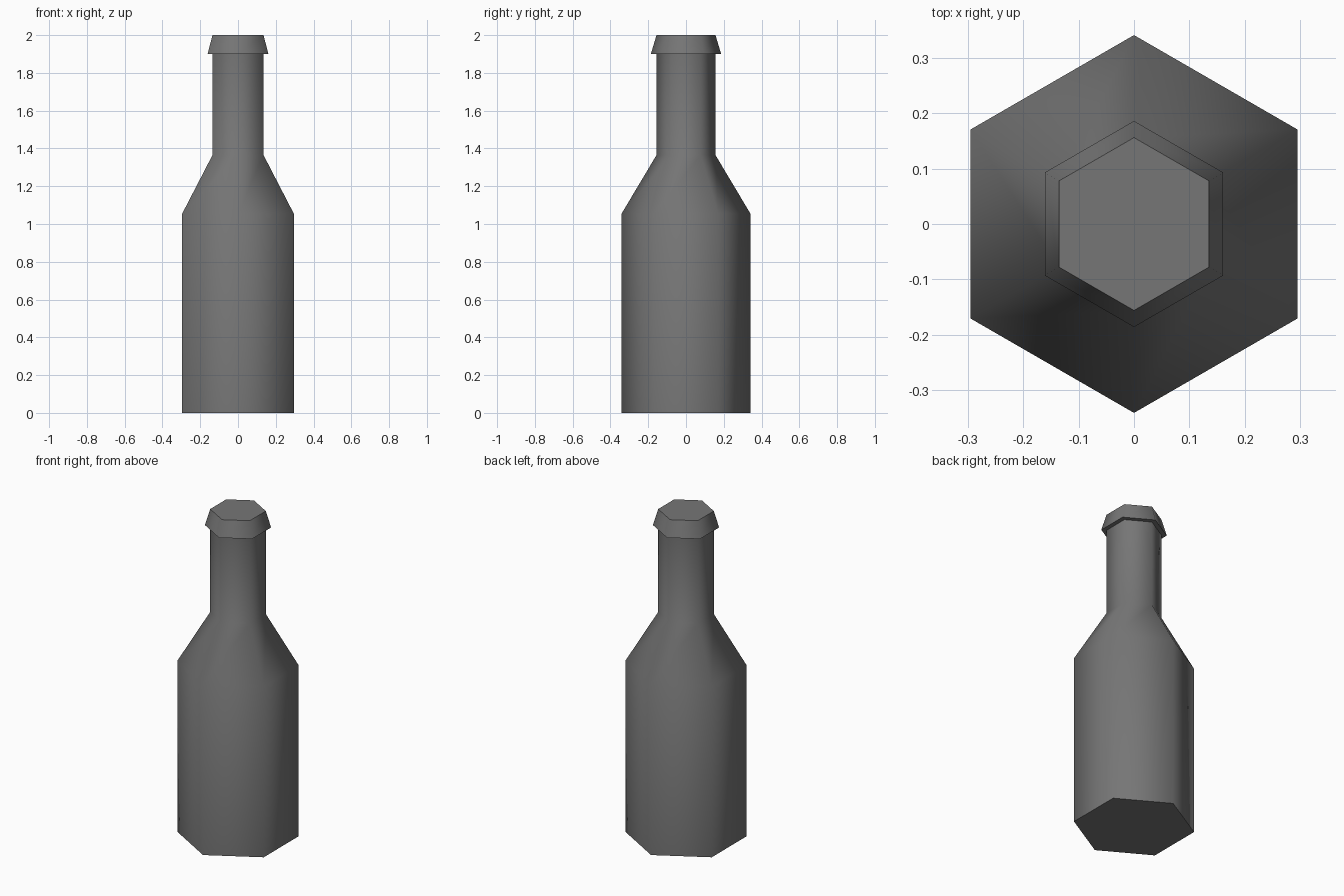
import bpy, bmesh
from math import sin, cos, pi, radians

if "Cube" in bpy.data.objects:
    bpy.data.objects.remove(bpy.data.objects["Cube"])

SIDES = 6


def lathe(name, profile, material):
    """Closed six-sided solid from (radius, z) pairs, corners on the y axis."""
    bm = bmesh.new()
    rings = []
    for r, z in profile:
        rings.append([bm.verts.new((r * cos(pi / 2 + 2 * pi * i / SIDES),
                                    r * sin(pi / 2 + 2 * pi * i / SIDES), z))
                      for i in range(SIDES)])
    for a, b in zip(rings, rings[1:]):
        for i in range(SIDES):
            j = (i + 1) % SIDES
            bm.faces.new((a[i], a[j], b[j], b[i]))
    bm.faces.new(rings[0][::-1])
    bm.faces.new(rings[-1])
    bmesh.ops.recalc_face_normals(bm, faces=bm.faces)
    mesh = bpy.data.meshes.new(name)
    bm.to_mesh(mesh)
    bm.free()
    mesh.materials.append(material)
    obj = bpy.data.objects.new(name, mesh)
    bpy.context.collection.objects.link(obj)
    # Smooth round the sides, sharp at base, lip and top
    bpy.ops.object.select_all(action='DESELECT')
    obj.select_set(True)
    bpy.context.view_layer.objects.active = obj
    bpy.ops.object.shade_smooth_by_angle(angle=radians(65))
    return obj


# Dark grey glass
glass = bpy.data.materials.new("dark_glass")
glass.diffuse_color = (0.18, 0.18, 0.18, 1)
glass.use_nodes = True
glass.node_tree.nodes["Principled BSDF"].inputs["Base Color"].default_value = glass.diffuse_color

# Bottle: base, body, shoulder, neck, then the flared lip and flat top
lathe("bottle", [
    (0.341, 0.0), (0.341, 1.055),
    (0.156, 1.365), (0.156, 1.9),
    (0.186, 1.9), (0.156, 2.0),
], glass)
